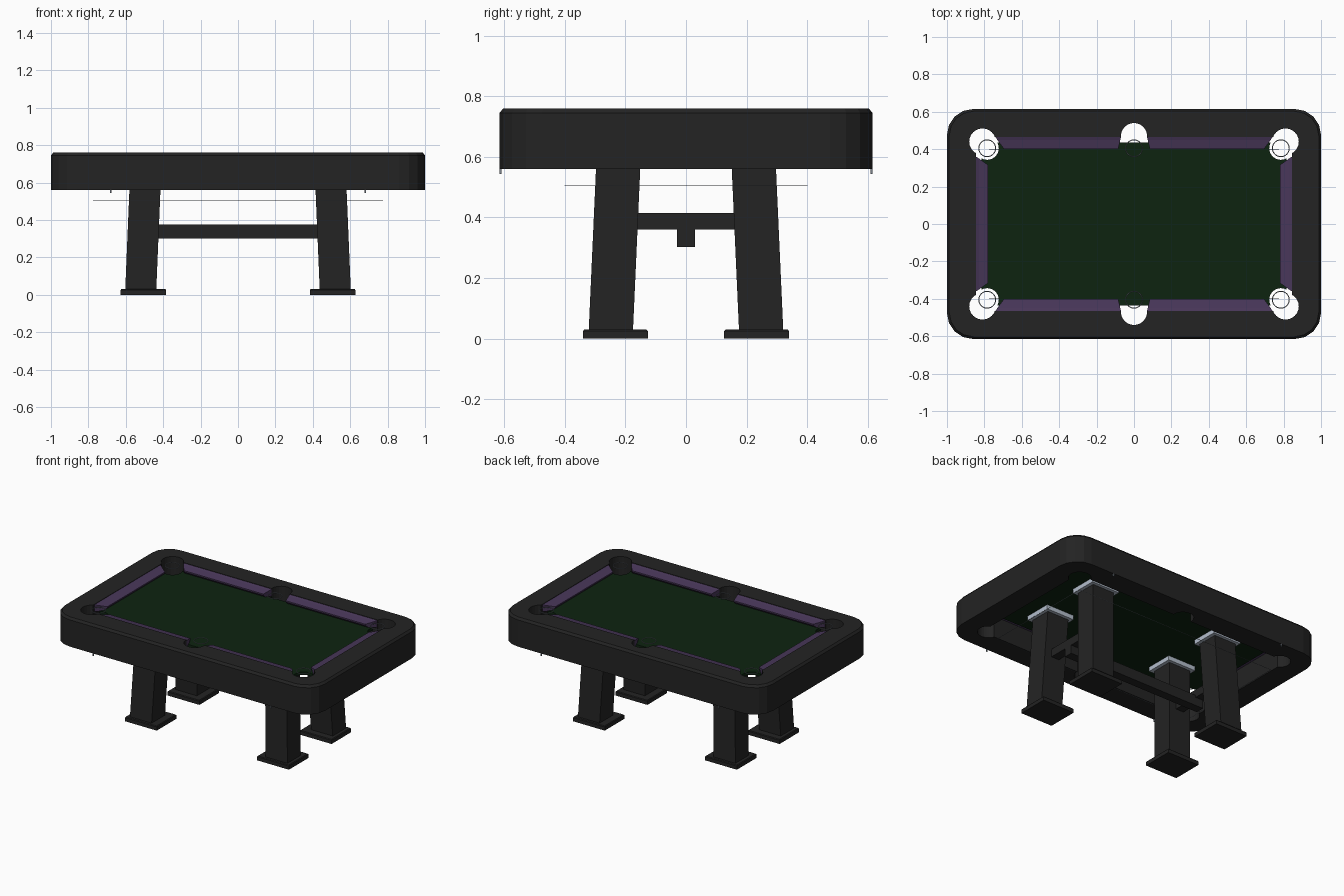
import bpy, bmesh, math
from mathutils import Vector

if "Cube" in bpy.data.objects:
    bpy.data.objects.remove(bpy.data.objects["Cube"], do_unlink=True)


def material(name, rgb, rough=0.7):
    m = bpy.data.materials.new(name)
    m.use_nodes = True
    m.diffuse_color = (*rgb, 1)
    bsdf = m.node_tree.nodes["Principled BSDF"]
    bsdf.inputs["Base Color"].default_value = (*rgb, 1)
    bsdf.inputs["Roughness"].default_value = rough
    return m


BLACK = material("charcoal wood", (0.017, 0.017, 0.017))
GREEN = material("dark green cloth", (0.004, 0.017, 0.005))
PURPLE = material("purple cushion cloth", (0.065, 0.038, 0.1))
STEEL = material("pale steel", (0.45, 0.51, 0.6))
WIRE = material("grey wire", (0.2, 0.23, 0.27))


def loft(name, loops, mat, closed=False):
    """Skin equal-sized loops of points; cap the ends unless closed."""
    bm = bmesh.new()
    rings = [[bm.verts.new(p) for p in loop] for loop in loops]
    n = len(rings[0])
    pairs = list(zip(rings, rings[1:]))
    if closed:
        pairs.append((rings[-1], rings[0]))
    else:
        bm.faces.new(rings[0])
        bm.faces.new(rings[-1])
    for a, b in pairs:
        for i in range(n):
            j = (i + 1) % n
            bm.faces.new((a[i], a[j], b[j], b[i]))
    bmesh.ops.recalc_face_normals(bm, faces=bm.faces)
    me = bpy.data.meshes.new(name)
    bm.to_mesh(me)
    bm.free()
    me.materials.append(mat)
    ob = bpy.data.objects.new(name, me)
    bpy.context.collection.objects.link(ob)
    return ob


def rounded_rect(hx, hy, r, z, steps=4):
    pts = []
    for k, (sx, sy) in enumerate(((1, 1), (-1, 1), (-1, -1), (1, -1))):
        for i in range(steps + 1):
            a = (k + i / steps) * math.pi / 2
            pts.append((sx * (hx - r) + r * math.cos(a),
                        sy * (hy - r) + r * math.sin(a), z))
    return pts


def rect(cx, cy, hx, hy, z):
    return [(cx + sx * hx, cy + sy * hy, z)
            for sx, sy in ((1, 1), (-1, 1), (-1, -1), (1, -1))]


def box(name, cx, cy, hx, hy, z0, z1, mat):
    return loft(name, [rect(cx, cy, hx, hy, z0), rect(cx, cy, hx, hy, z1)], mat)


def cut(ob, holes):
    """Drill vertical round holes (x, y, radius) through an object."""
    for x, y, r in holes:
        bpy.ops.mesh.primitive_cylinder_add(vertices=24, radius=r, depth=1, location=(x, y, 0.7))
        drill = bpy.context.object
        drill.hide_render = True
        mod = ob.modifiers.new("pocket", "BOOLEAN")
        mod.operation, mod.solver, mod.object = "DIFFERENCE", "EXACT", drill
        bpy.context.view_layer.objects.active = ob
        bpy.ops.object.modifier_apply(modifier=mod.name)
        bpy.data.objects.remove(drill, do_unlink=True)


SIGNS = [(sx, sy) for sx in (-1, 1) for sy in (-1, 1)]
corner_holes = [(sx * 0.81, sy * 0.44, 0.071) for sx, sy in SIGNS]
mouth_holes = [(sx * 0.785, sy * 0.405, 0.062) for sx, sy in SIGNS]
side_holes = [(0, sy * 0.47, 0.07) for sy in (-1, 1)]

# Hollow rounded cabinet with drilled pockets
frame = loft("rail_frame", [
    rounded_rect(1, 0.615, 0.14, 0.56),
    rounded_rect(1, 0.615, 0.14, 0.745),
    rounded_rect(0.988, 0.603, 0.13, 0.76),
    rounded_rect(0.845, 0.465, 0.01, 0.76),
    rounded_rect(0.845, 0.465, 0.01, 0.56)], BLACK, closed=True)
cut(frame, corner_holes + side_holes)

# Playing bed
bed = box("playing_bed", 0, 0, 0.815, 0.435, 0.695, 0.715, GREEN)
cut(bed, corner_holes + mouth_holes)


# Cushions: inset profile swept between angled ends
def cushion(name, start, end, flare0, flare1, nose, back, along_x, side):
    profile = [(back, 0.757, 1), (back - 0.015, 0.752, 0.8), (nose, 0.742, 0),
               (nose, 0.733, 0), (nose + 0.022, 0.712, 0.3), (back, 0.708, 1)]
    loops = []
    for pos, flare in ((start, -flare0), (end, flare1)):
        pts = []
        for d, z, t in profile:
            u = pos + flare * t
            pts.append((u, side * d, z) if along_x else (side * d, u, z))
        loops.append(pts)
    return loft(name, loops, PURPLE)


for side, label in ((-1, "front"), (1, "back")):
    cushion(f"{label}_right_cushion", -0.695, -0.085, 0.045, 0.015, 0.4, 0.465, True, side)
    cushion(f"{label}_left_cushion", 0.085, 0.695, 0.015, 0.045, 0.4, 0.465, True, side)
for side, label in ((-1, "right"), (1, "left")):
    cushion(f"{label}_end_cushion", -0.315, 0.315, 0.045, 0.045, 0.78, 0.845, False, side)
for ob in list(bpy.context.collection.objects):
    if ob.name.endswith("cushion"):
        cut(ob, corner_holes)

# Leaning legs with feet and steel mounting plates
for sx, sy in SIGNS:
    tag = ("front" if sy < 0 else "back") + ("_left" if sx > 0 else "_right")
    loft(f"{tag}_leg", [rect(sx * 0.52, sy * 0.248, 0.083, 0.073, 0.025),
                        rect(sx * 0.493, sy * 0.219, 0.083, 0.073, 0.67)], BLACK)
    loft(f"{tag}_foot", [rect(sx * 0.506, sy * 0.233, 0.122, 0.107, 0),
                         rect(sx * 0.506, sy * 0.233, 0.122, 0.107, 0.025),
                         rect(sx * 0.506, sy * 0.233, 0.118, 0.103, 0.03)], BLACK)
    box(f"{tag}_mounting_plate", sx * 0.493, sy * 0.219, 0.107, 0.095, 0.665, 0.695, STEEL)
    # Small studs under the cabinet edge
    box(f"{tag}_stud", sx * 0.68, sy * 0.612, 0.004, 0.003, 0.543, 0.562, WIRE)

# Stretchers
for sx, label in ((-1, "right"), (1, "left")):
    box(f"{label}_cross_beam", sx * 0.505, 0, 0.03, 0.18, 0.36, 0.415, BLACK)
box("long_stretcher", 0, 0, 0.535, 0.03, 0.302, 0.375, BLACK)


# Wire hoops at the pockets and the return rail below
def wire(name, points, radius):
    cu = bpy.data.curves.new(name, "CURVE")
    cu.dimensions = "3D"
    cu.bevel_depth, cu.bevel_resolution = radius, 1
    sp = cu.splines.new("POLY")
    sp.points.add(len(points) - 1)
    for p, co in zip(sp.points, points):
        p.co = (*co, 1)
    sp.use_cyclic_u = True
    cu.materials.append(WIRE)
    ob = bpy.data.objects.new(name, cu)
    bpy.context.collection.objects.link(ob)


for i, (x, y) in enumerate([(sx * 0.785, sy * 0.405) for sx, sy in SIGNS] + [(0, -0.405), (0, 0.405)]):
    hoop = [Vector((x, y, 0.75)) + 0.045 * Vector((math.cos(a), math.sin(a), 0))
            for a in (k * math.tau / 24 for k in range(24))]
    wire(f"pocket_hoop_{i + 1}", hoop, 0.0025)
wire("return_rail", rect(0, 0, 0.775, 0.4, 0.505), 0.0015)
